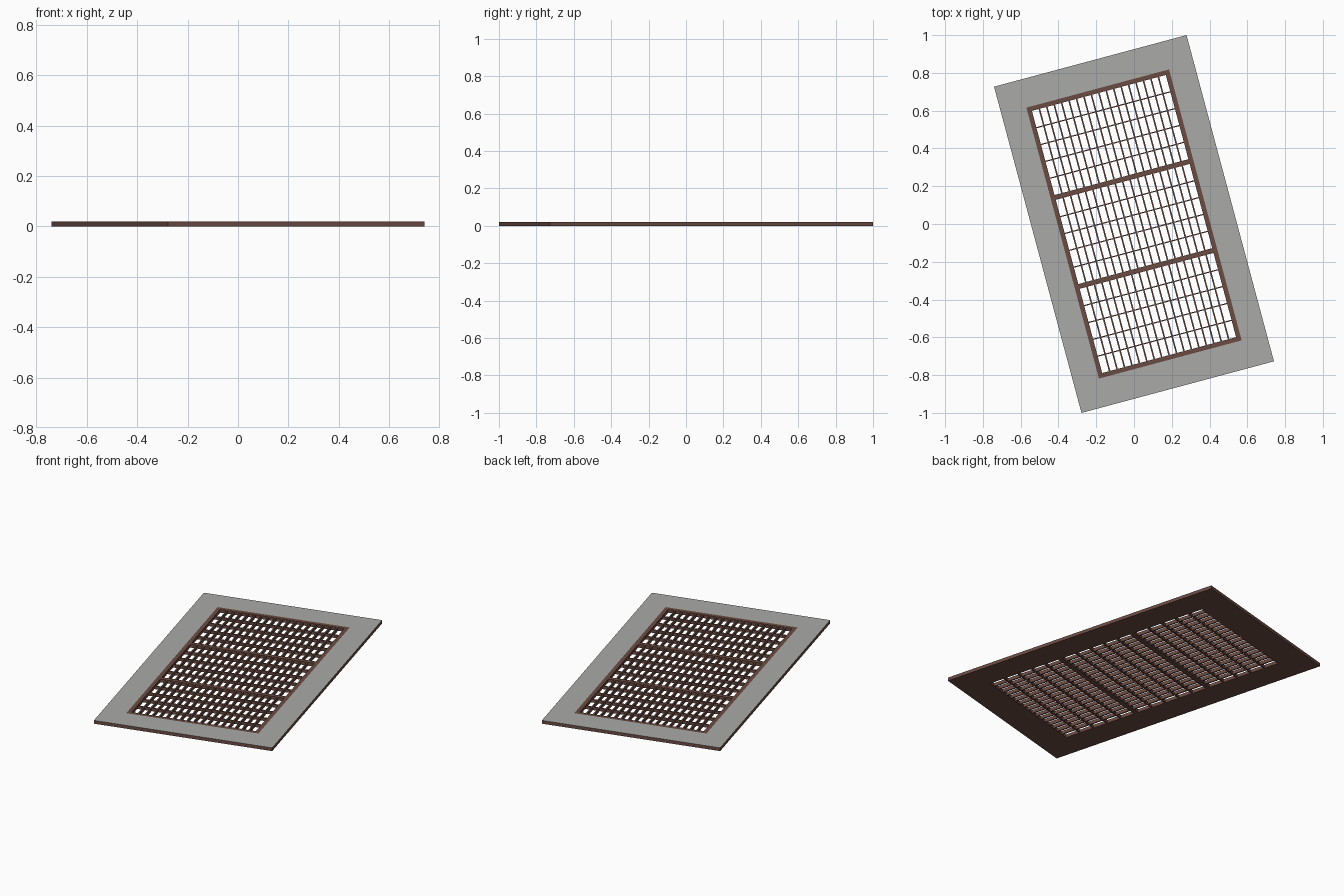
import bpy, bmesh, math
from mathutils import Matrix

if "Cube" in bpy.data.objects:
    bpy.data.objects.remove(bpy.data.objects["Cube"])

ROT = Matrix.Rotation(math.radians(15), 4, 'Z')
W, L, H = 1.055, 1.788, 0.02        # outer plate
GW, GL = 0.782, 1.485               # grate opening
RIM, BAR = 0.024, 0.026             # frame and divider widths
SLAT, ROD = 0.008, 0.006


def srgb(r, g, b):
    f = lambda c: ((c / 255 + 0.055) / 1.055) ** 2.4 if c > 10 else c / 255 / 12.92
    return (f(r), f(g), f(b), 1)


def material(name, col):
    m = bpy.data.materials.new(name)
    m.diffuse_color = col
    m.use_nodes = True
    m.node_tree.nodes["Principled BSDF"].inputs["Base Color"].default_value = m.diffuse_color
    return m


brown = material("dark_brown", srgb(106, 75, 66))
grey = material("warm_grey", srgb(170, 170, 167))


def finish(name, bm, mats):
    bmesh.ops.recalc_face_normals(bm, faces=bm.faces[:])
    bm.normal_update()
    if len(mats) > 1:                # second colour on upward faces
        for f in bm.faces:
            f.material_index = 1 if f.normal.z > 0.5 else 0
    bm.transform(ROT)
    me = bpy.data.meshes.new(name)
    bm.to_mesh(me)
    bm.free()
    for m in mats:
        me.materials.append(m)
    ob = bpy.data.objects.new(name, me)
    bpy.context.collection.objects.link(ob)
    return ob


def ring(name, w, l, iw, il, z0, z1, mats):
    """Flat rectangular border with an open middle."""
    bm = bmesh.new()
    signs = [(-1, -1), (1, -1), (1, 1), (-1, 1)]

    def loop(a, b, z):
        return [bm.verts.new((sx * a / 2, sy * b / 2, z)) for sx, sy in signs]
    loops = [loop(w, l, z0), loop(w, l, z1), loop(iw, il, z1), loop(iw, il, z0)]
    for k in range(4):
        p, q = loops[k], loops[(k + 1) % 4]
        for i in range(4):
            j = (i + 1) % 4
            bm.faces.new((p[i], p[j], q[j], q[i]))
    return finish(name, bm, mats)


def boxes(name, items, z0, z1):
    """Row of boxes: (x, y, width, length)."""
    bm = bmesh.new()
    for x, y, w, l in items:
        mat = Matrix.Translation((x, y, (z0 + z1) / 2)) @ Matrix.Diagonal((w, l, z1 - z0, 1))
        bmesh.ops.create_cube(bm, size=1, matrix=mat)
    return finish(name, bm, [brown])


# surrounding plate and grate frame
ring("border_plate", W, L, GW, GL, 0, H, [brown, grey])
iw, il = GW - 2 * RIM, GL - 2 * RIM
ring("grate_frame", GW, GL, iw, il, 0, H, [brown])

# two wide dividers making three panels
panel = (il - 2 * BAR) / 3
div = (panel + BAR) / 2
boxes("divider_bars", [(0, s * div, iw, BAR) for s in (-1, 1)], 0, H)

# long thin slats and short cross rods in every panel
COLS, ROWS = 18, 5
slats, rods = [], []
for p in (-1, 0, 1):
    cy = p * (panel + BAR)
    for i in range(1, COLS):
        slats.append((-iw / 2 + iw * i / COLS, cy, SLAT, panel))
    for j in range(1, ROWS):
        rods.append((0, cy - panel / 2 + panel * j / ROWS, iw, ROD))
boxes("grate_slats", slats, 0, H)
boxes("cross_rods", rods, 0.0004, H - 0.0004)
